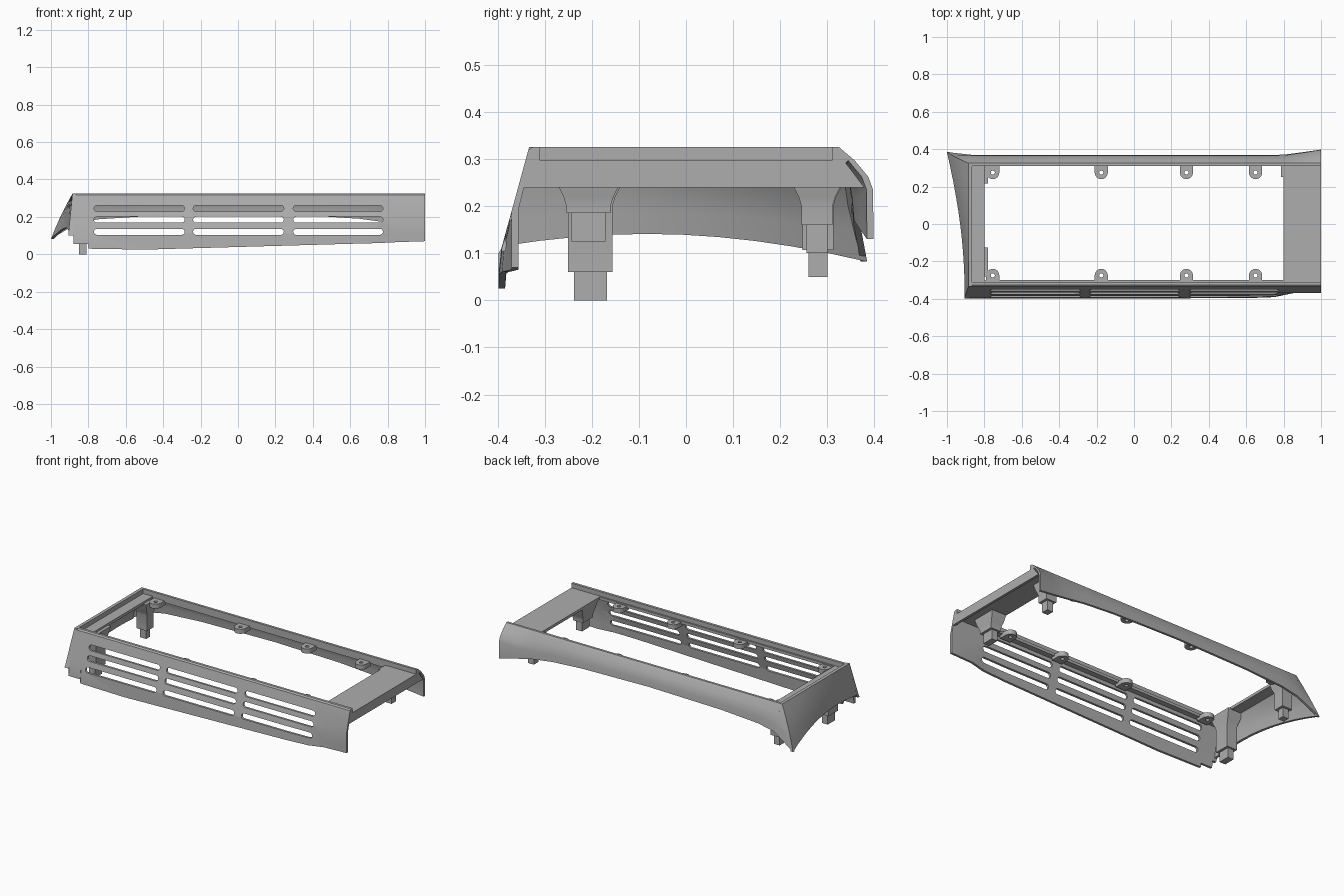
import bpy, bmesh, math

cube = bpy.data.objects.get("Cube")
if cube:
    bpy.data.objects.remove(cube, do_unlink=True)

GREY = (0.42, 0.42, 0.42, 1)
mat = bpy.data.materials.new("satin grey")
mat.use_nodes = True
mat.diffuse_color = GREY
mat.node_tree.nodes["Principled BSDF"].inputs["Base Color"].default_value = GREY

TOP, LEDGE, UNDER = 0.325, 0.297, 0.28


def make(name, bm):
    bmesh.ops.recalc_face_normals(bm, faces=bm.faces)
    mesh = bpy.data.meshes.new(name)
    bm.to_mesh(mesh)
    bm.free()
    mesh.materials.append(mat)
    ob = bpy.data.objects.new(name, mesh)
    bpy.context.collection.objects.link(ob)
    return ob


def activate(ob):
    bpy.ops.object.select_all(action='DESELECT')
    ob.select_set(True)
    bpy.context.view_layer.objects.active = ob


def smooth(ob):
    activate(ob)
    bpy.ops.object.shade_smooth_by_angle(angle=math.radians(28))


def loft(name, sections):
    """Skin matching closed sections and cap both ends."""
    bm = bmesh.new()
    rings = [[bm.verts.new(p) for p in s] for s in sections]
    n = len(rings[0])
    for a, b in zip(rings, rings[1:]):
        for i in range(n):
            j = (i + 1) % n
            bm.faces.new((a[i], a[j], b[j], b[i]))
    bm.faces.new(rings[0])
    bm.faces.new(rings[-1])
    return make(name, bm)


def block(name, x, y, z):
    ring = [(x[0], y[0]), (x[1], y[0]), (x[1], y[1]), (x[0], y[1])]
    return loft(name, [[(a, b, h) for a, b in ring] for h in z])


def cut(ob, cutter):
    cutter.hide_render = True
    mod = ob.modifiers.new("cut", 'BOOLEAN')
    mod.operation = 'DIFFERENCE'
    mod.solver = 'EXACT'
    mod.object = cutter
    activate(ob)
    bpy.ops.object.modifier_apply(modifier=mod.name)
    bpy.data.objects.remove(cutter, do_unlink=True)


def lerp(a, b, t):
    return a + (b - a) * t


def front_y(z):
    return -0.333 - 0.27 * (TOP - z)


def back_y(z):
    return 0.325 + 0.245 * (TOP - z)


# Front wall: station x, lower edge height, outward flare of the skirt
def front_section(x, zb, k, end):
    t = 0.014
    outer = [(-0.326, TOP), (-0.335, 0.318), (-0.37, 0.19),
             (-0.37 - 0.022 * k, 0.11), (-0.37 - 0.028 * k, zb)]
    inner = [(y + t, z) for y, z in outer[:1:-1]]
    ledge = [(-0.334, UNDER), (-0.30, UNDER), (-0.30, LEDGE),
             (-0.31, LEDGE), (-0.31, TOP)]
    pts = outer + inner + ledge
    return [(x - (0.1 * (TOP - z) if end else 0), y, z) for y, z in pts]


stations = [(-0.885, 0.1, 1), (-0.88, 0.1, 1), (-0.879, 0.055, 1),
            (-0.80, 0.055, 1), (-0.799, 0.03, 1), (-0.5, 0.025, 1),
            (0.6, 0.056, 0.95), (0.75, 0.06, 0.75), (0.85, 0.065, 0), (1, 0.07, 0)]
front = loft("front_wall", [front_section(x, z, k, i == 0)
                            for i, (x, z, k) in enumerate(stations)])

# Three rows of three round-ended vent slots
R = 0.016
for zc in (0.245, 0.185, 0.12):
    for x0, x1 in ((-0.77, -0.285), (-0.24, 0.245), (0.295, 0.775)):
        ring = []
        for cx, start in ((x1 - R, -90), (x0 + R, 90)):
            for i in range(9):
                a = math.radians(start + i * 22.5)
                ring.append((cx + R * math.cos(a), zc + R * math.sin(a)))
        cut(front, loft("slot_cutter", [[(x, y, z) for x, z in ring]
                                        for y in (-0.5, -0.335)]))
smooth(front)


# Back wall: arched lower edge, swelling outwards at the +x end
def back_section(x, zb, w, end):
    t = 0.014
    rows = ((0.0, 0.325, 0.325), (0.3, 0.35, 0.358), (0.55, 0.361, 0.387),
            (0.7, 0.365, 0.397), (1.0, 0.369, 0.398))
    outer = []
    for f, mid, wide in rows:
        z = TOP - f * (TOP - zb)
        if w > 0:
            z = lerp(z, (TOP, 0.297, 0.262, 0.235, zb)[rows.index((f, mid, wide))], w)
        outer.append((back_y(z) if end else lerp(mid, wide, w), z))
    inner = [(y - t, z) for y, z in outer[:0:-1]]
    ledge = [(0.33, UNDER), (0.31, UNDER), (0.31, TOP)]
    pts = outer + inner + ledge
    if end:
        return [(-0.885 - 0.115 * (TOP - z) / (TOP - zb), y, z) for y, z in pts]
    return [(x, y, z) for y, z in pts]


stations = [(-1, 0.082, 0), (-0.86, 0.165, 0), (-0.75, 0.187, 0), (-0.5, 0.203, 0),
            (0, 0.212, 0), (0.45, 0.203, 0), (0.65, 0.19, 0), (0.8, 0.17, 0.05),
            (0.9, 0.15, 0.5), (1, 0.13, 1)]
smooth(loft("back_wall", [back_section(x, z, w, i == 0)
                          for i, (x, z, w) in enumerate(stations)]))


# Flared end wall with its rim and inner shelf
def end_section(t):
    xb = -0.905 - 0.095 * t * t
    zb = 0.115 + 0.13 * t - 0.163 * t * t
    outer = [(lerp(-0.885, xb, f) - 0.006 * math.sin(math.pi * f) * t,
              lerp(TOP, zb, f)) for f in (0, 0.25, 0.5, 0.75, 1)]
    inner = [(x + 0.015, z) for x, z in outer[:1:-1]]
    pts = outer + inner + [(-0.868, UNDER), (-0.80, UNDER), (-0.80, LEDGE),
                           (-0.865, LEDGE), (-0.865, TOP)]
    return [(x, lerp(front_y(z), back_y(z), t), z) for x, z in pts]


smooth(loft("end_wall", [end_section(i / 10) for i in range(11)]))

# Wide cross bar and its end skirt
block("cross_bar", (0.80, 1.0), (-0.315, 0.32), (UNDER, LEDGE))
skirt = [(-0.335, LEDGE), (0.335, LEDGE), (0.378, 0.24), (-0.35, 0.24)]
loft("bar_skirt", [[(x, y, z) for y, z in skirt] for x in (0.985, 1.0)])
block("corner_stop", (0.785, 0.81), (0.25, 0.315), (0.265, LEDGE - 0.003))

# Screw tabs along both long sides
for side, edge in (("front", -1), ("back", 1)):
    for n, cx in enumerate((-0.755, -0.175, 0.28, 0.65)):
        cy, r = 0.275, 0.035
        ring = [(cx + r, 0.322), (cx - r, 0.322)]
        ring += [(cx - r * math.cos(math.pi * i / 12),
                  cy - r * math.sin(math.pi * i / 12)) for i in range(13)]
        tab = loft(f"{side}_tab_{n + 1}",
                   [[(x, edge * y, z) for x, y in ring] for z in (0.262, 0.29)])
        hole = [(cx + 0.011 * math.cos(math.pi * i / 8),
                 cy + 0.011 * math.sin(math.pi * i / 8)) for i in range(16)]
        cut(tab, loft("hole_cutter", [[(x, edge * y, z) for x, y in hole]
                                      for z in (0.2, 0.35)]))
        smooth(tab)


# Clip legs: flared neck, body and narrower foot
def leg(name, cx, cy, w, neck, mid, low, foot):
    sections = []
    for z, grow in ((UNDER + 0.005, 0.03), (0.24, 0.016), (0.22, 0.006),
                    (neck, 0), (mid, 0)):
        hx, hy = 0.035 + grow * 0.5, w + grow
        sections.append([(cx + sx * hx, cy + sy * hy, z)
                         for sx, sy in ((-1, -1), (1, -1), (1, 1), (-1, 1))])
    smooth(loft(name + "_body", sections))
    block(name + "_foot", (cx - 0.02, cx + 0.02),
          (cy - foot, cy + foot), (low, mid + 0.01))


leg("left_front_leg", 0.85, -0.207, 0.047, 0.2, 0.185, 0.125, 0.036)
leg("left_back_leg", 0.85, 0.278, 0.033, 0.2, 0.16, 0.1, 0.022)
leg("right_front_leg", -0.83, -0.203, 0.047, 0.2, 0.06, 0.0, 0.035)
leg("right_back_leg", -0.83, 0.28, 0.033, 0.2, 0.107, 0.05, 0.02)
